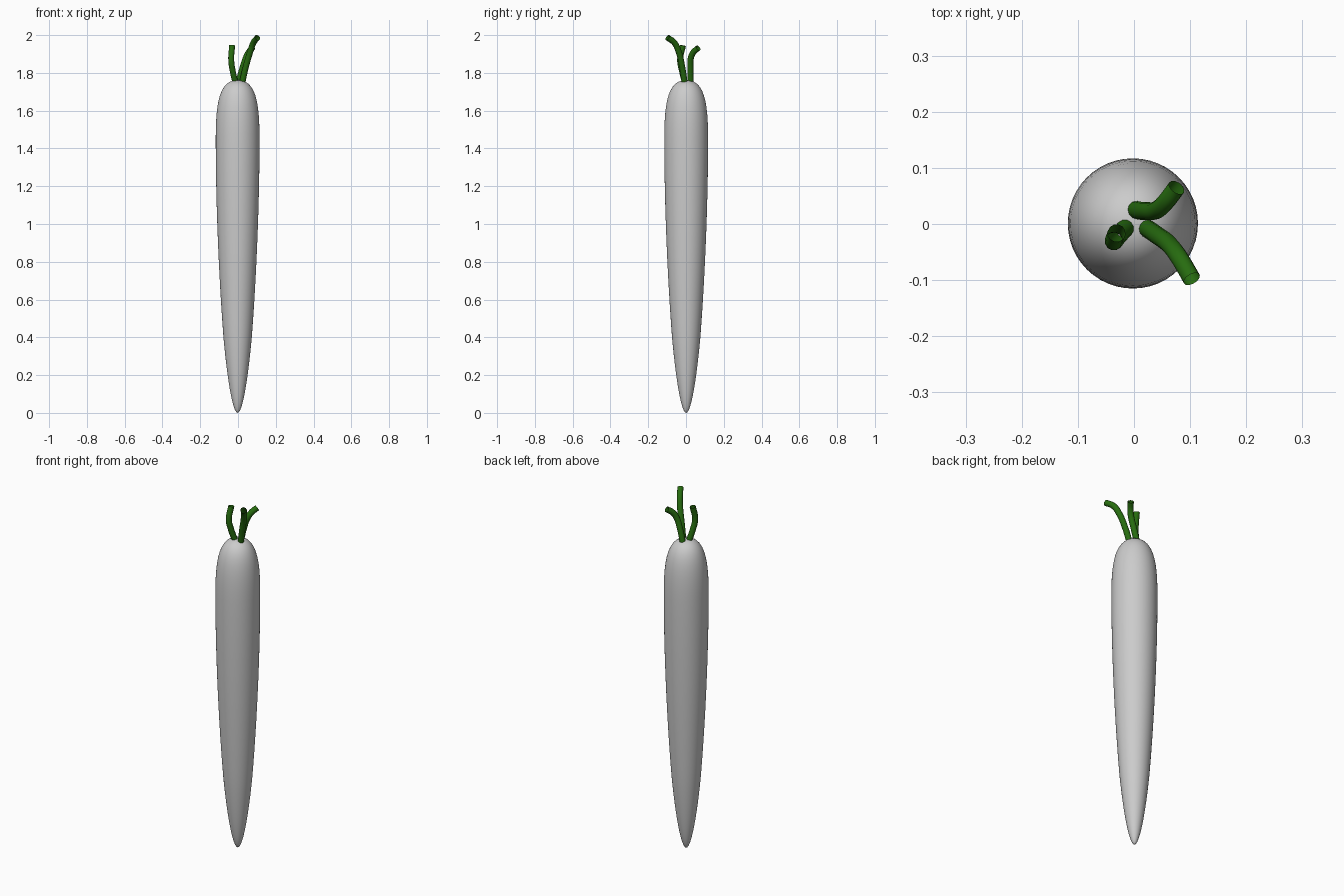
import bpy, bmesh, math
from mathutils import Vector
from mathutils.geometry import interpolate_bezier

if "Cube" in bpy.data.objects:
    bpy.data.objects.remove(bpy.data.objects["Cube"])

# Root: smooth bezier profile (radius, height) spun around z
segments = [
    ((0, 0), (0.028, 0), (0.057, 0.2), (0.075, 0.4)),
    ((0.075, 0.4), (0.098, 0.7), (0.116, 1.1), (0.116, 1.45)),
    ((0.116, 1.45), (0.116, 1.65), (0.095, 1.762), (0, 1.762)),
]
profile = []
for seg in segments:
    pts = interpolate_bezier(*[Vector((r, 0, z)) for r, z in seg], 13)
    profile += pts if not profile else pts[1:]

bm = bmesh.new()
verts = [bm.verts.new(p) for p in profile]
edges = [bm.edges.new(pair) for pair in zip(verts, verts[1:])]
bmesh.ops.spin(bm, geom=verts + edges, cent=(0, 0, 0), axis=(0, 0, 1),
               angle=math.tau, steps=48)
bmesh.ops.remove_doubles(bm, verts=bm.verts, dist=0.0002)
bmesh.ops.recalc_face_normals(bm, faces=bm.faces)
for f in bm.faces:
    f.smooth = True
mesh = bpy.data.meshes.new("root")
bm.to_mesh(mesh)
bm.free()
root = bpy.data.objects.new("root", mesh)
root.location = (-0.002, 0.001, 0)
bpy.context.collection.objects.link(root)

# Green stems: open tubes along short curved paths
green = bpy.data.materials.new("stem_green")
green.diffuse_color = (0.02, 0.15, 0.005, 1)
green.use_nodes = True
green.node_tree.nodes["Principled BSDF"].inputs["Base Color"].default_value = green.diffuse_color


def stem(name, path, radius=0.016):
    curve = bpy.data.curves.new(name, "CURVE")
    curve.dimensions = "3D"
    curve.bevel_depth = radius
    curve.bevel_resolution = 4
    curve.resolution_u = 8
    spline = curve.splines.new("BEZIER")
    spline.bezier_points.add(len(path) - 1)
    for bp, co in zip(spline.bezier_points, path):
        bp.co = co
        bp.handle_left_type = bp.handle_right_type = "AUTO"
    curve.materials.append(green)
    obj = bpy.data.objects.new(name, curve)
    bpy.context.collection.objects.link(obj)


stem("stem_tall", [(0.022, -0.007, 1.745), (0.041, -0.02, 1.83),
                   (0.064, -0.038, 1.91), (0.082, -0.062, 1.96),
                   (0.103, -0.098, 1.987)])
stem("stem_back", [(0.002, 0.025, 1.745), (0.022, 0.023, 1.82),
                   (0.042, 0.026, 1.88), (0.057, 0.04, 1.91),
                   (0.076, 0.065, 1.932)])
stem("stem_left", [(-0.013, -0.005, 1.745), (-0.028, -0.021, 1.81),
                   (-0.036, -0.031, 1.87), (-0.031, -0.016, 1.945)])
